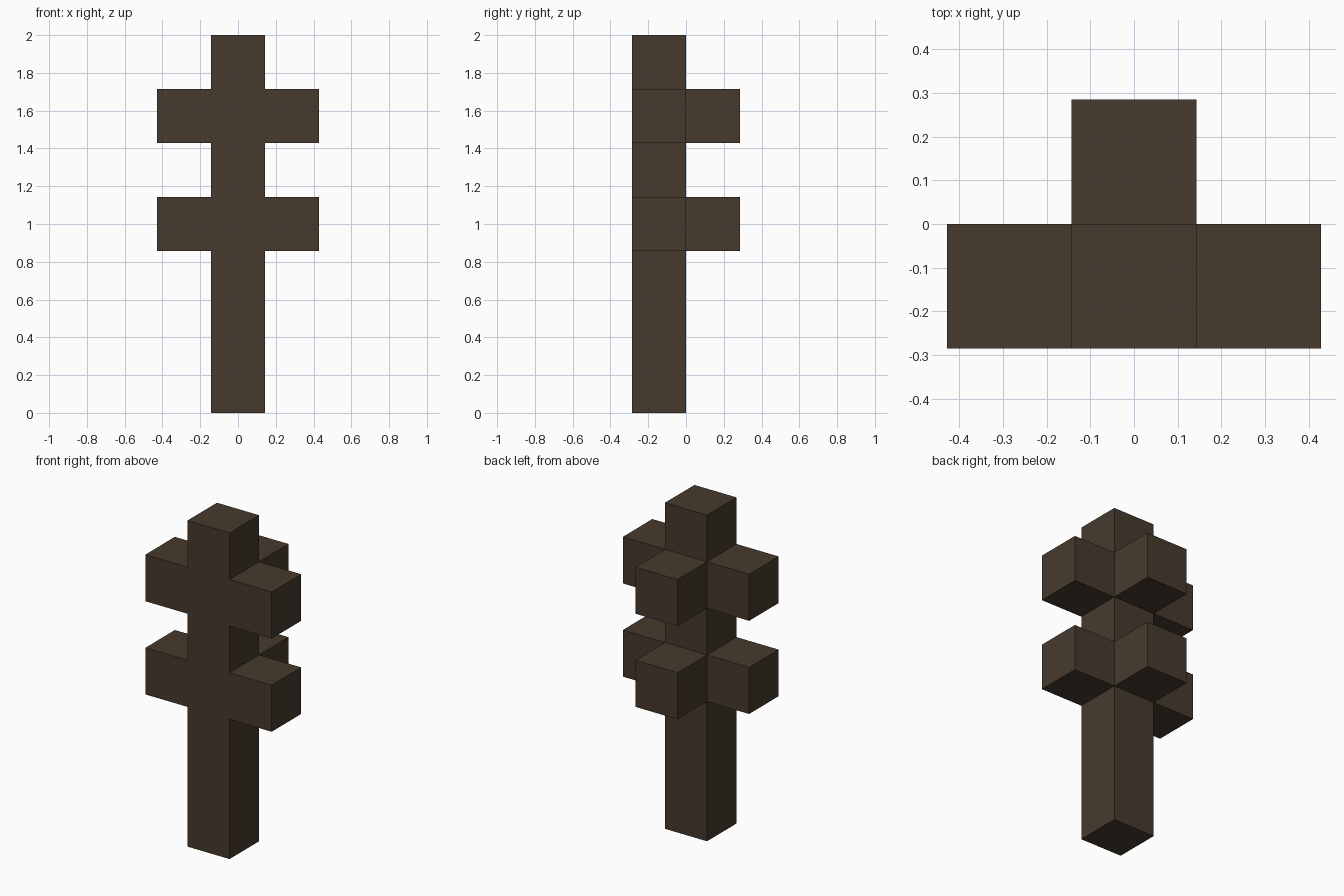
import bpy, bmesh
from mathutils import Vector

if "Cube" in bpy.data.objects:
    bpy.data.objects.remove(bpy.data.objects["Cube"])

U = 2 / 7  # one block; the post is seven blocks tall

bark = bpy.data.materials.new("dark_brown")
bark.diffuse_color = (0.062, 0.042, 0.026, 1)
bark.use_nodes = True
bark.node_tree.nodes["Principled BSDF"].inputs["Base Color"].default_value = bark.diffuse_color

bm = bmesh.new()

# Square post, standing in the front half of the footprint
bmesh.ops.create_cube(bm, size=1)
for v in bm.verts:
    v.co = Vector((v.co.x * U, (v.co.y - 0.5) * U, (v.co.z + 0.5) * 2))

# Cut the post at the bottom and top of each row of arms
for level in (3, 4, 5, 6):
    bmesh.ops.bisect_plane(bm, geom=bm.verts[:] + bm.edges[:] + bm.faces[:],
                           plane_co=(0, 0, level * U), plane_no=(0, 0, 1))

# Block arms pulled out of the left, right and back faces
bm.normal_update()
for row in (3.5, 5.5):
    for direction in (Vector((-1, 0, 0)), Vector((1, 0, 0)), Vector((0, 1, 0))):
        face = next(f for f in bm.faces if f.normal.dot(direction) > 0.9
                    and abs(f.calc_center_median().z - row * U) < 0.01
                    and f.calc_center_median().length < 5)
        arm = bmesh.ops.extrude_discrete_faces(bm, faces=[face])["faces"][0]
        bmesh.ops.translate(bm, verts=arm.verts[:], vec=direction * U)
        bm.normal_update()

bmesh.ops.recalc_face_normals(bm, faces=bm.faces[:])
mesh = bpy.data.meshes.new("post_with_arms")
bm.to_mesh(mesh)
bm.free()
mesh.materials.append(bark)
bpy.context.collection.objects.link(bpy.data.objects.new("post_with_arms", mesh))
